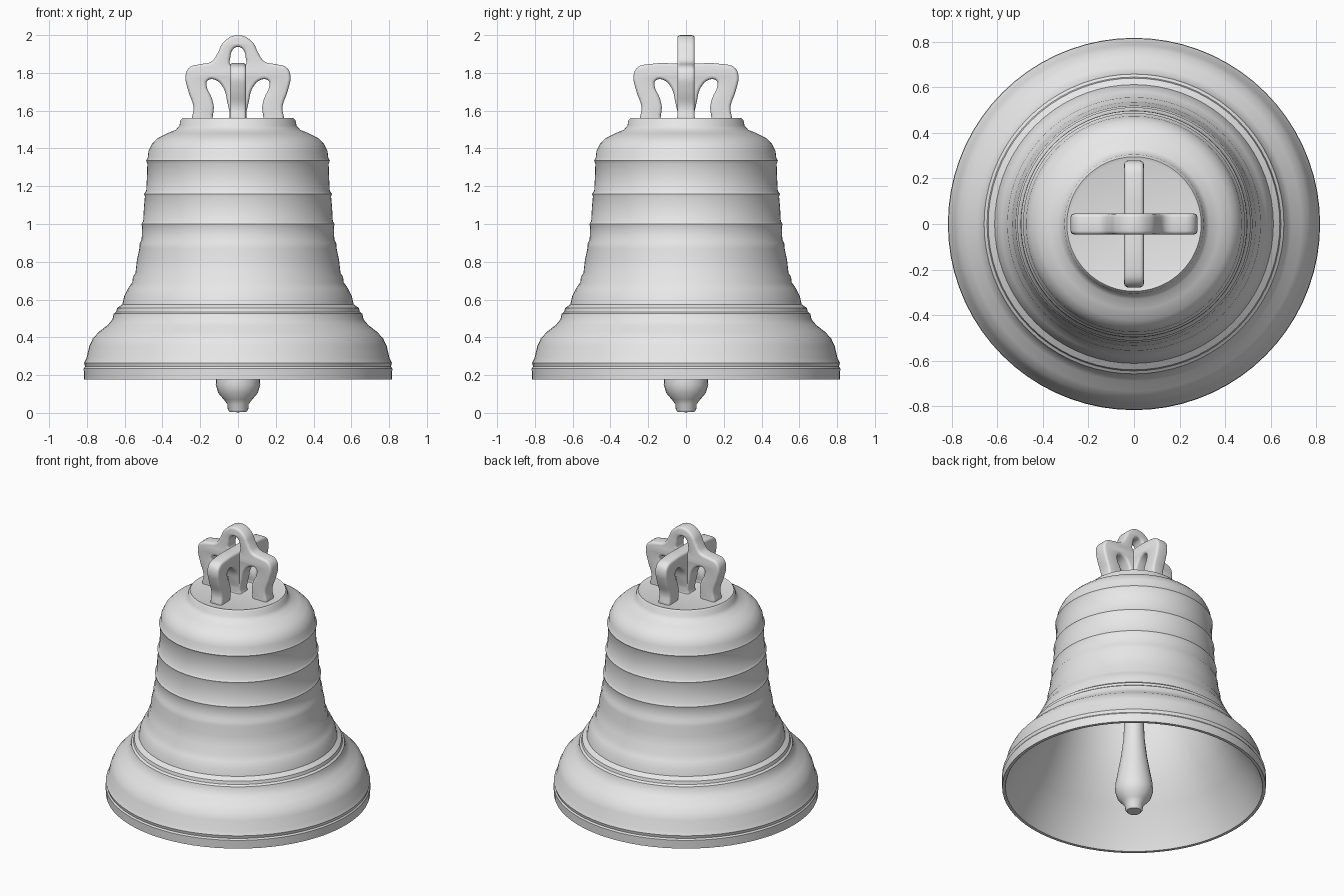
import bpy, bmesh, math

if "Cube" in bpy.data.objects:
    bpy.data.objects.remove(bpy.data.objects["Cube"])

metal = bpy.data.materials.new("pale grey metal")
metal.diffuse_color = (0.8, 0.8, 0.8, 1)
metal.use_nodes = True
metal.node_tree.nodes["Principled BSDF"].inputs["Base Color"].default_value = metal.diffuse_color


def finish(obj, angle=35):
    obj.data.materials.clear()
    obj.data.materials.append(metal)
    bpy.ops.object.select_all(action='DESELECT')
    obj.select_set(True)
    bpy.context.view_layer.objects.active = obj
    bpy.ops.object.shade_smooth_by_angle(angle=math.radians(angle))


def lathe(name, profile, sides):
    """Spin an (r, z) profile around the z axis."""
    bm = bmesh.new()
    verts = [bm.verts.new((r, 0, z)) for r, z in profile]
    edges = [bm.edges.new(p) for p in zip(verts, verts[1:])]
    bmesh.ops.spin(bm, geom=verts + edges, cent=(0, 0, 0), axis=(0, 0, 1),
                   angle=2 * math.pi, steps=sides, use_duplicate=False)
    bmesh.ops.remove_doubles(bm, verts=bm.verts, dist=0.0005)
    bmesh.ops.recalc_face_normals(bm, faces=bm.faces)
    mesh = bpy.data.meshes.new(name)
    bm.to_mesh(mesh)
    bm.free()
    obj = bpy.data.objects.new(name, mesh)
    bpy.context.collection.objects.link(obj)
    finish(obj)


def plate(name, loops, turn, thickness=0.092, round_edge=0.016):
    """Standing plate with rounded edges; the first loop is the outline, the rest are holes."""
    cu = bpy.data.curves.new(name, 'CURVE')
    cu.dimensions = '2D'
    cu.fill_mode = 'BOTH'
    cu.extrude = thickness / 2 - round_edge
    cu.bevel_depth = round_edge
    cu.bevel_resolution = 2
    cu.offset = -round_edge
    cu.resolution_u = 4
    for pts in loops:
        sp = cu.splines.new('BEZIER')
        sp.bezier_points.add(len(pts) - 1)
        for bp, (x, z) in zip(sp.bezier_points, pts):
            bp.co = (x, z, 0)
            bp.handle_left_type = bp.handle_right_type = 'AUTO'
        sp.use_cyclic_u = True
    tmp = bpy.data.objects.new(name + "_curve", cu)
    bpy.context.collection.objects.link(tmp)
    deps = bpy.context.evaluated_depsgraph_get()
    mesh = bpy.data.meshes.new_from_object(tmp.evaluated_get(deps))
    bpy.data.objects.remove(tmp)
    bm = bmesh.new()
    bm.from_mesh(mesh)
    bmesh.ops.remove_doubles(bm, verts=bm.verts, dist=0.0003)
    bmesh.ops.recalc_face_normals(bm, faces=bm.faces)
    bm.to_mesh(mesh)
    bm.free()
    obj = bpy.data.objects.new(name, mesh)
    obj.rotation_euler = (math.pi / 2, 0, turn)
    bpy.context.collection.objects.link(obj)
    finish(obj, 40)


def mirrored(half, middle=()):
    return half + list(middle) + [(-x, z) for x, z in reversed(half)]


# bell body: outer wall with raised bands, then the hollow inside
outer = [(0.815, 0.178), (0.817, 0.235), (0.81, 0.245), (0.815, 0.265), (0.802, 0.29),
         (0.787, 0.355), (0.768, 0.395), (0.735, 0.43), (0.69, 0.465), (0.665, 0.495),
         (0.658, 0.525), (0.645, 0.535), (0.64, 0.555), (0.612, 0.575), (0.602, 0.62),
         (0.582, 0.66), (0.56, 0.69), (0.556, 0.72), (0.543, 0.74), (0.535, 0.81),
         (0.522, 0.87), (0.52, 0.90), (0.51, 0.915), (0.508, 0.985), (0.512, 1.0),
         (0.502, 1.015), (0.498, 1.09), (0.493, 1.145), (0.497, 1.16), (0.486, 1.175),
         (0.482, 1.25), (0.48, 1.32), (0.487, 1.335), (0.478, 1.35), (0.474, 1.385),
         (0.455, 1.425), (0.425, 1.455), (0.375, 1.48), (0.33, 1.498), (0.31, 1.52),
         (0.305, 1.548), (0.295, 1.56), (0.28, 1.555), (0, 1.56)]
inner = [(0.795, 0.178), (0.74, 0.30), (0.66, 0.42), (0.58, 0.56), (0.515, 0.72),
         (0.475, 0.92), (0.455, 1.15), (0.44, 1.33), (0.38, 1.42), (0.25, 1.46), (0, 1.47)]
lathe("bell_body", list(reversed(outer)) + inner, 72)

# clapper hanging inside
lathe("clapper", [(0, 0.003), (0.045, 0.005), (0.054, 0.018), (0.056, 0.045), (0.075, 0.07),
                  (0.105, 0.105), (0.118, 0.15), (0.115, 0.20), (0.097, 0.30), (0.08, 0.40),
                  (0.066, 0.52), (0.058, 0.70), (0.05, 1.0), (0.05, 1.49)], 24)

# crown: two crossed plates with leg openings, one carrying the hanging ring
leg = [(0.235, 1.53), (0.235, 1.62), (0.265, 1.71), (0.277, 1.79), (0.255, 1.83), (0.2, 1.846)]
opening = [(0.06, 1.54), (0.06, 1.66), (0.08, 1.725), (0.12, 1.763), (0.16, 1.76),
           (0.166, 1.73), (0.14, 1.67), (0.128, 1.62), (0.125, 1.54)]
openings = [opening, [(-x, z) for x, z in reversed(opening)]]
ring_half = leg + [(0.14, 1.86), (0.108, 1.905), (0.075, 1.965)]
ring_hole = [(0.038, 1.84), (0.04, 1.885), (0.026, 1.925), (0, 1.937),
             (-0.026, 1.925), (-0.04, 1.885), (-0.038, 1.84)]
plate("crown_ring_arms", [mirrored(ring_half, [(0, 2.0)])] + openings + [ring_hole], 0)
plate("crown_cross_arms", [mirrored(leg, [(0, 1.848)])] + openings, math.pi / 2, 0.086)
